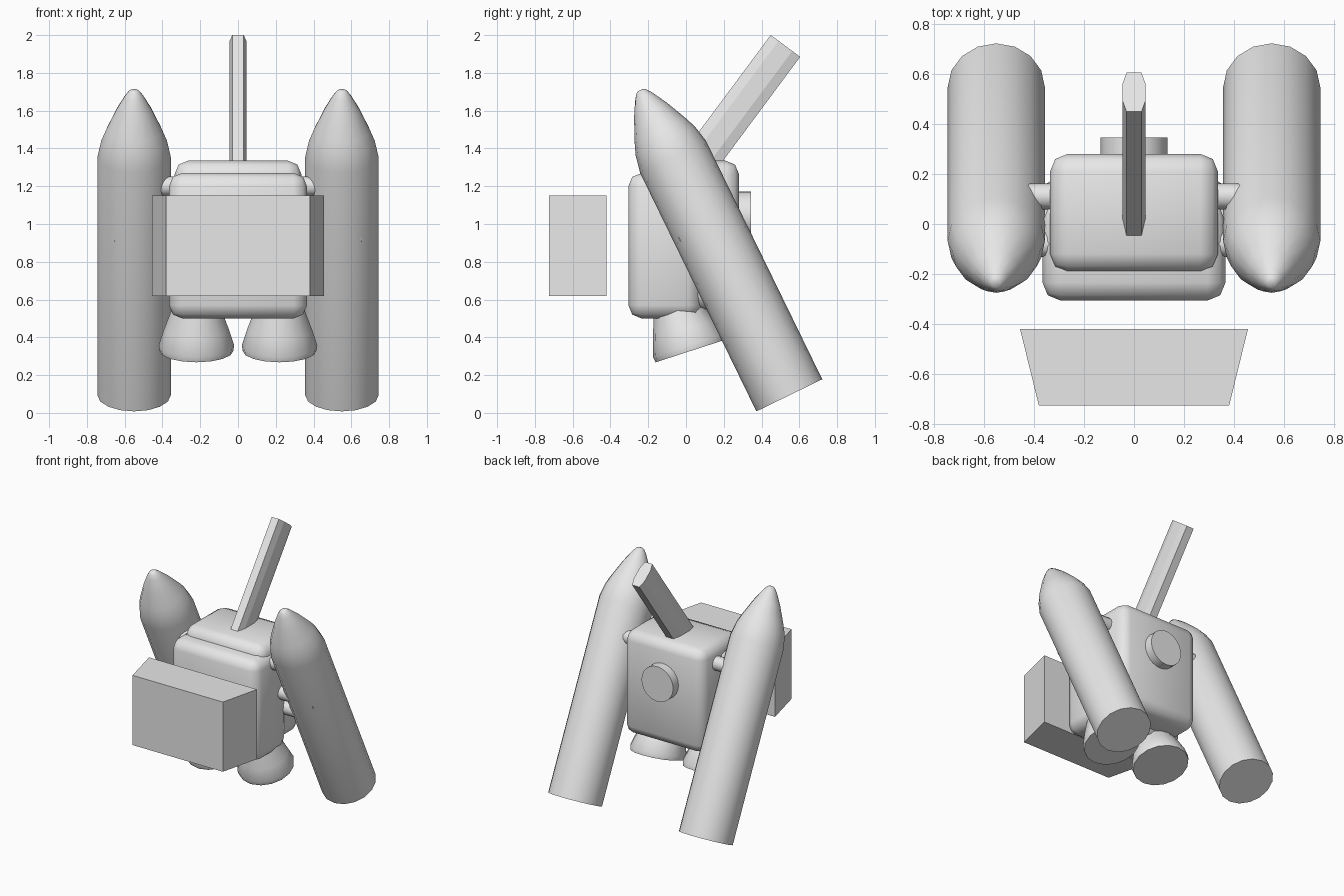
import bpy, bmesh, math
from mathutils import Matrix, Vector

cube = bpy.data.objects.get("Cube")
if cube:
    bpy.data.objects.remove(cube, do_unlink=True)

grey = bpy.data.materials.new("light_grey")
grey.use_nodes = True
grey.diffuse_color = (0.8, 0.8, 0.8, 1)
grey.node_tree.nodes["Principled BSDF"].inputs["Base Color"].default_value = (0.8, 0.8, 0.8, 1)


def finish(bm, name, matrix=Matrix(), smooth=None):
    """Turn a bmesh into a named, coloured object."""
    bmesh.ops.recalc_face_normals(bm, faces=bm.faces)
    bm.transform(matrix)
    mesh = bpy.data.meshes.new(name)
    bm.to_mesh(mesh)
    bm.free()
    mesh.materials.append(grey)
    obj = bpy.data.objects.new(name, mesh)
    bpy.context.collection.objects.link(obj)
    if smooth:
        bpy.ops.object.select_all(action='DESELECT')
        obj.select_set(True)
        bpy.context.view_layer.objects.active = obj
        bpy.ops.object.shade_smooth_by_angle(angle=math.radians(smooth))
    return obj


def lathe(name, profile, matrix, sides=16):
    """Closed solid of revolution from (height, radius) pairs."""
    bm = bmesh.new()
    rings = []
    for h, r in profile:
        turns = [math.tau * i / sides for i in range(sides)]
        rings.append([bm.verts.new((r * math.cos(a), r * math.sin(a), h)) for a in turns])
    for low, high in zip(rings, rings[1:]):
        for i in range(sides):
            j = (i + 1) % sides
            bm.faces.new((low[i], low[j], high[j], high[i]))
    bm.faces.new(rings[0][::-1])
    bm.faces.new(rings[-1])
    return finish(bm, name, matrix, 40)


def prism(name, outline, height, matrix):
    """Flat outline extruded along local z."""
    bm = bmesh.new()
    face = bm.faces.new([bm.verts.new((x, y, 0)) for x, y in outline])
    new = bmesh.ops.extrude_face_region(bm, geom=[face])["geom"]
    verts = [v for v in new if isinstance(v, bmesh.types.BMVert)]
    bmesh.ops.translate(bm, verts=verts, vec=(0, 0, height))
    return finish(bm, name, matrix)


def rounded_box(name, low, high, bevel):
    bm = bmesh.new()
    low, high = Vector(low), Vector(high)
    bmesh.ops.create_cube(bm, size=1)
    bmesh.ops.scale(bm, verts=bm.verts, vec=high - low)
    bmesh.ops.translate(bm, verts=bm.verts, vec=(low + high) / 2)
    bmesh.ops.bevel(bm, geom=bm.edges[:], offset=bevel, segments=2,
                    profile=0.5, affect='EDGES')
    return finish(bm, name, smooth=50)


def placed(x, y, z, tilt):
    return Matrix.Translation((x, y, z)) @ Matrix.Rotation(math.radians(tilt), 4, 'X')


# Central body: front tank and taller rear tank
rounded_box("front_body", (-0.365, -0.305, 0.5), (0.365, 0.08, 1.27), 0.07)
rounded_box("rear_body", (-0.335, -0.19, 0.55), (0.335, 0.28, 1.335), 0.07)

# Round hatch on the back
lathe("rear_hatch", [(0, 0.133), (0.1, 0.133)], placed(0, 0.345, 1.04, 90), 24)

# Tapered block floating ahead of the body
prism("front_block", [(-0.455, -0.42), (-0.38, -0.725), (0.38, -0.725), (0.455, -0.42)],
      0.53, Matrix.Translation((0, 0, 0.62)))

# Slanted mast with chamfered long edges
w, n, d, e = 0.045, 0.03, 0.097, 0.045
mast_outline = [(-n, -d), (n, -d), (w, -e), (w, e), (n, d), (-n, d), (-w, e), (-w, -e)]
prism("mast", mast_outline, 0.95, placed(0, -0.04, 1.18, -36.6))

booster = [(0, 0.194), (1.405, 0.194), (1.5, 0.174), (1.56, 0.15),
           (1.68, 0.095), (1.76, 0.05), (1.79, 0.028), (1.798, 0.015)]
nozzle = [(0, 0.195), (0.03, 0.2), (0.12, 0.172), (0.22, 0.135), (0.32, 0.1)]
struts = [(-0.08, 1.2), (0.11, 1.2), (0.01, 0.94), (0.09, 0.79)]

for side, label in ((1, "left"), (-1, "right")):
    # Slanted boosters and engine bells
    lathe(label + "_booster", booster, placed(side * 0.55, 0.547, 0.093, 26))
    lathe(label + "_nozzle", nozzle, placed(side * 0.22, 0.025, 0.328, 18))
    # Struts joining the body to each booster
    for i, (y, z) in enumerate(struts):
        turn = Matrix.Rotation(side * math.pi / 2, 4, 'Y')
        start = Matrix.Translation((side * 0.25, y, z))
        lathe(f"{label}_strut_{i + 1}", [(0, 0.052), (0.405 if i == 2 else 0.25, 0.052)],
              start @ turn, 12)
